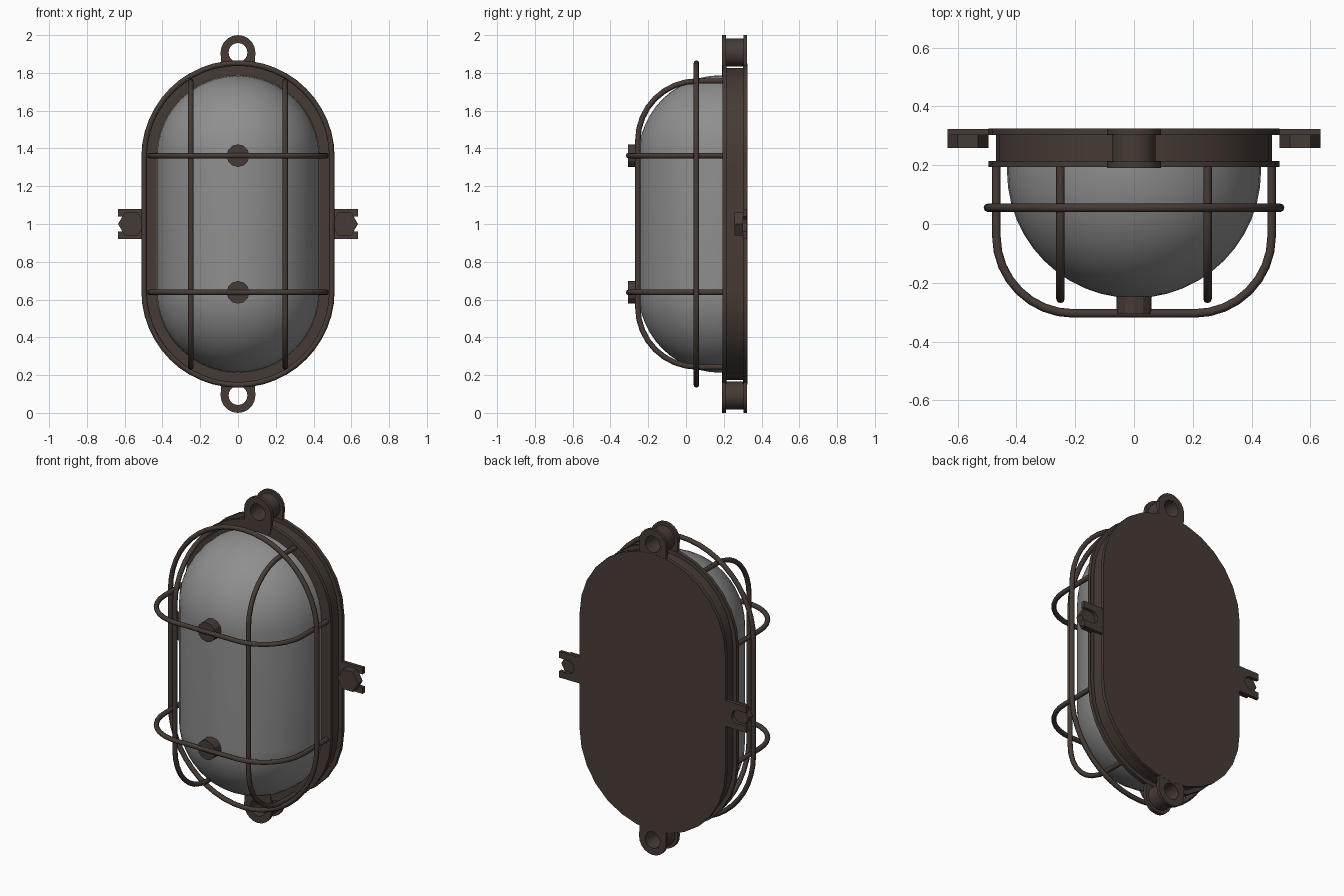
import bpy, bmesh, math
from math import sin, cos, pi

if "Cube" in bpy.data.objects:
    bpy.data.objects.remove(bpy.data.objects["Cube"])

STRAIGHT = 0.355          # half length of the straight flank
BACK, FRONT = 0.325, 0.193


def material(name, rgb):
    m = bpy.data.materials.new(name)
    m.diffuse_color = (*rgb, 1)
    m.use_nodes = True
    m.node_tree.nodes["Principled BSDF"].inputs["Base Color"].default_value = m.diffuse_color
    return m


BROWN = material("dark brown metal", (0.062, 0.044, 0.036))
GLASS = material("grey glass", (0.275, 0.275, 0.28))


def finish(name, bm, mat, angle=35):
    bmesh.ops.recalc_face_normals(bm, faces=bm.faces)
    me = bpy.data.meshes.new(name)
    bm.to_mesh(me)
    bm.free()
    ob = bpy.data.objects.new(name, me)
    bpy.context.collection.objects.link(ob)
    me.materials.append(mat)
    bpy.ops.object.select_all(action='DESELECT')
    ob.select_set(True)
    bpy.context.view_layer.objects.active = ob
    if angle:
        bpy.ops.object.shade_smooth_by_angle(angle=math.radians(angle))
    return ob


def circle(r, n, cx=0, cz=0):
    return [(cx + r * cos(2 * pi * i / n), cz + r * sin(2 * pi * i / n)) for i in range(n)]


def stadium(r, n=14):
    """Upright rounded outline in x and z, centred on z = 1."""
    top = [(r * cos(pi * i / n), 1 + STRAIGHT + r * sin(pi * i / n)) for i in range(n + 1)]
    return top + [(-x, 2 - z) for x, z in top]


def prism(name, outline, y0, y1, mat=BROWN, hole=None, angle=20):
    """Extrude an x-z outline along y; a hole needs as many points as the outline."""
    bm = bmesh.new()
    rings = [[bm.verts.new((x, y, z)) for x, z in pts]
             for pts in ((outline, hole) if hole else (outline,)) for y in (y0, y1)]
    n = len(outline)

    def bridge(a, b):
        for i in range(n):
            j = (i + 1) % n
            bm.faces.new((a[i], a[j], b[j], b[i]))

    bridge(rings[0], rings[1])
    if hole:
        bridge(rings[2], rings[3])
        bridge(rings[0], rings[2])
        bridge(rings[1], rings[3])
    else:
        bm.faces.new(rings[0])
        bm.faces.new(rings[1])
    return finish(name, bm, mat, angle)


def wire(name, points, r=0.0145, closed=False):
    cu = bpy.data.curves.new(name, 'CURVE')
    cu.dimensions = '3D'
    cu.bevel_depth, cu.bevel_resolution, cu.use_fill_caps = r, 2, True
    sp = cu.splines.new('POLY')
    sp.points.add(len(points) - 1)
    for p, co in zip(sp.points, points):
        p.co = (*co, 1)
    sp.use_cyclic_u = closed
    ob = bpy.data.objects.new(name, cu)
    bpy.context.collection.objects.link(ob)
    cu.materials.append(BROWN)
    bpy.ops.object.select_all(action='DESELECT')
    ob.select_set(True)
    bpy.context.view_layer.objects.active = ob
    bpy.ops.object.convert(target='MESH')
    bpy.ops.object.shade_smooth_by_angle(angle=math.radians(50))


def hoop(half, depth, r, y_end, n=8):
    """Half of a guard wire as (offset, y), from the base to the flat crown, then mirrored."""
    side = [(half, y_end)] + [(half - r + r * cos(pi / 2 * i / n), depth + r - r * sin(pi / 2 * i / n))
                              for i in range(n + 1)]
    return side + [(-u, y) for u, y in reversed(side)]


# Base: front flange, recessed body, back plate
prism("front_flange", stadium(0.495), FRONT, 0.215)
prism("base_body", stadium(0.47), 0.21, 0.31)
prism("back_plate", stadium(0.495), 0.303, BACK)

# Glass dome: half capsule bulging to the front
bm = bmesh.new()
R, CY, N, M = 0.432, 0.18, 40, 12
loops = []
for k in range(M):
    a = pi / 2 * k / M
    r, y = R * cos(a), CY - R * sin(a)
    loops.append([bm.verts.new((x, y, z)) for x, z in stadium(r, N // 2)])
loops.insert(0, [bm.verts.new((v.co.x, 0.2, v.co.z)) for v in loops[0]])
for a, b in zip(loops, loops[1:]):
    for i in range(len(a)):
        j = (i + 1) % len(a)
        bm.faces.new((a[i], a[j], b[j], b[i]))
tips = [bm.verts.new((0, CY - R, 1 + s * STRAIGHT)) for s in (1, -1)]
last, h = loops[-1], len(loops[-1]) // 2
for t, part in zip(tips, (last[:h], last[h:])):
    for a, b in zip(part, part[1:]):
        bm.faces.new((a, b, t))
bm.faces.new((last[h - 1], last[h], tips[1], tips[0]))
bm.faces.new((last[-1], last[0], tips[0], tips[1]))
finish("glass_dome", bm, GLASS, 60)

# Mounting lugs at top and bottom: two eyes joined by a spacer tube
for tag, s in (("top", 1), ("bottom", -1)):
    def place(pts):
        return [(x, 1 + s * (0.908 + z)) for x, z in pts]
    eye = [(x, z - (0.07 if z < -0.001 else 0)) for x, z in circle(0.092, 20)]
    bore = place(circle(0.05, 20))
    prism(tag + "_lug_front", place(eye), FRONT - 0.002, 0.213, hole=bore, angle=25)
    prism(tag + "_lug_back", place(eye), 0.305, BACK - 0.001, hole=bore, angle=25)
    prism(tag + "_lug_tube", place(circle(0.073, 20)), 0.21, 0.308, hole=bore, angle=25)

# Slotted side tabs with hex bolts
for tag, s in (("right", 1), ("left", -1)):
    slot = [(0.575 - 0.04 * sin(pi * i / 6), 1 - 0.04 * cos(pi * i / 6)) for i in range(7)]
    fork = [(0.45, 0.92), (0.635, 0.92), (0.635, 0.96)] + slot + [(0.635, 1.04), (0.635, 1.08), (0.45, 1.08)]
    prism(tag + "_tab", [(s * x, z) for x, z in fork], 0.302, BACK - 0.002, angle=0)
    prism(tag + "_bolt", circle(0.07, 6, s * 0.565, 1), 0.258, 0.303, angle=0)

# Wire guard: ring, two upright hoops, two cross hoops
wire("guard_ring", [(x, 0.055, z) for x, z in stadium(0.497, 24)], closed=True)
for tag, x in (("right", 0.25), ("left", -0.25)):
    wire(tag + "_upright_hoop", [(x, y, 1 + u) for u, y in hoop(0.757, -0.255, 0.315, 0.205)])
for tag, z in (("upper", 1.362), ("lower", 0.638)):
    wire(tag + "_cross_hoop", [(u, y, z) for u, y in hoop(0.468, -0.304, 0.262, 0.205)])
    # Round pads between the cross hoop and the dome
    prism(tag + "_pad", circle(0.06, 12, 0, z), -0.306, -0.23, angle=0)
